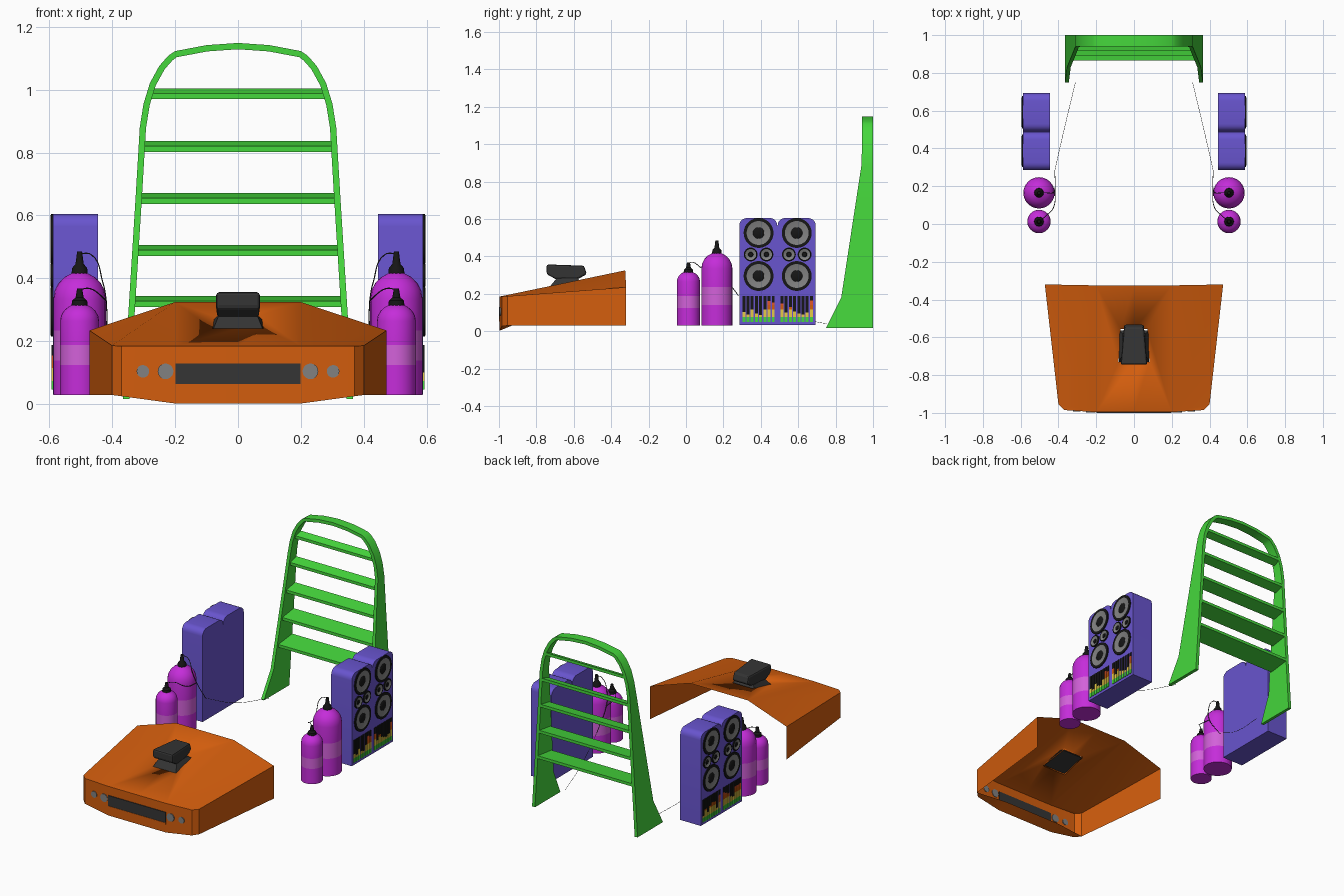
import bpy, bmesh, math, random
from mathutils import Matrix, Vector

cube = bpy.data.objects.get("Cube")
if cube:
    bpy.data.objects.remove(cube, do_unlink=True)
random.seed(4)


def material(name, rgb):
    m = bpy.data.materials.new(name)
    m.use_nodes = True
    m.diffuse_color = (*rgb, 1)
    m.node_tree.nodes["Principled BSDF"].inputs["Base Color"].default_value = (*rgb, 1)
    return m


ORANGE = material("orange", (.65, .11, .004))
VIOLET = material("violet", (.14, .09, .62))
MAGENTA = material("magenta", (.56, .026, .70))
PINK = material("pink", (.65, .12, .70))
GREEN = material("green", (.06, .68, .045))
CHARCOAL = material("charcoal", (.035, .035, .035))
BLACK = material("black", (.008, .008, .008))
GREY = material("grey", (.22, .22, .22))
YELLOW = material("yellow", (.8, .6, .06))
RED = material("red", (.75, .09, .02))


def finish(bm, name, mats, smooth=False, fix=True):
    if fix:
        bmesh.ops.recalc_face_normals(bm, faces=bm.faces[:])
    me = bpy.data.meshes.new(name)
    bm.to_mesh(me)
    bm.free()
    for m in mats:
        me.materials.append(m)
    ob = bpy.data.objects.new(name, me)
    bpy.context.scene.collection.objects.link(ob)
    if smooth:
        bpy.ops.object.select_all(action='DESELECT')
        ob.select_set(True)
        bpy.context.view_layer.objects.active = ob
        bpy.ops.object.shade_smooth_by_angle(angle=math.radians(35))
    return ob


def prism(name, pts, x0, x1, mat, smooth=False, width=None):
    """Side outline (y, z) extruded along x; width(y, z) scales x."""
    bm = bmesh.new()
    w = width or (lambda y, z: 1)
    a, b = [[bm.verts.new((x * w(y, z), y, z)) for y, z in pts] for x in (x0, x1)]
    bm.faces.new(a)
    bm.faces.new(b)
    for i in range(len(pts)):
        j = (i + 1) % len(pts)
        bm.faces.new((a[i], a[j], b[j], b[i]))
    return finish(bm, name, [mat], smooth)


def lathe(name, profile, segs, matrix, mats, rule):
    """Profile (radius, height) turned about z; rule(r, h) picks the material."""
    bm = bmesh.new()
    rings = []
    for r, h in profile:
        if r == 0:
            rings.append([bm.verts.new((0, 0, h))] * segs)
        else:
            rings.append([bm.verts.new((r * math.cos(t), r * math.sin(t), h))
                          for t in (math.tau * k / segs for k in range(segs))])
    for i in range(len(rings) - 1):
        r, h = [(p + q) / 2 for p, q in zip(profile[i], profile[i + 1])]
        for k in range(segs):
            n = (k + 1) % segs
            loop = [rings[i][k], rings[i][n], rings[i + 1][n], rings[i + 1][k]]
            bm.faces.new(list(dict.fromkeys(loop))).material_index = rule(r, h)
    bmesh.ops.transform(bm, matrix=matrix, verts=bm.verts[:])
    return finish(bm, name, mats, True)


def add_box(bm, lo, hi, mat=0):
    mid = [(p + q) / 2 for p, q in zip(lo, hi)]
    size = [abs(q - p) for p, q in zip(lo, hi)]
    made = bmesh.ops.create_cube(bm, size=1, matrix=Matrix.Translation(mid) @ Matrix.Diagonal((*size, 1)))
    for f in {f for v in made['verts'] for f in v.link_faces}:
        f.material_index = mat


def wire(name, pts, radius, mat):
    cu = bpy.data.curves.new(name, 'CURVE')
    cu.dimensions = '3D'
    cu.bevel_depth, cu.bevel_resolution, cu.resolution_u = radius, 1, 6
    sp = cu.splines.new('BEZIER')
    sp.bezier_points.add(len(pts) - 1)
    for bp, p in zip(sp.bezier_points, pts):
        bp.co = p
        bp.handle_left_type = bp.handle_right_type = 'AUTO'
    cu.materials.append(mat)
    bpy.context.scene.collection.objects.link(bpy.data.objects.new(name, cu))


# Hood: open shell, right half described and mirrored
FRONT = -.996


def roof(x, y, drop=0):
    return (x, y, .185 + .14 * (y - FRONT) / .671 - drop)


a, b, c = roof(.2, FRONT), (.37, -.985, .185), (.4, -.955, .187)
d, e = (.472, -.32, .235), roof(.2, -.325)
a0, b0, c0, d0 = (.2, FRONT, .003), (.37, -.985, .026), (.4, -.955, .03), (.472, -.32, .03)
h1, h2, g1, g2 = roof(.082, -.73), roof(.07, -.555), roof(.082, -.73, .012), roof(.07, -.555, .012)


def mid(p):
    return (0, p[1], p[2])


half = [(mid(a), a, h1, mid(h1)), (a, e, h2, h1), (e, mid(e), mid(h2), h2),
        (a, b, c), (a, c, d, e), (c, c0, d0, d), (b, b0, c0, c), (a, a0, b0, b),
        (mid(a), mid(a0), a0, a), (mid(h1), h1, g1, mid(g1)), (h1, h2, g2, g1), (h2, mid(h2), mid(g2), g2),
        (a0, mid(a0), (0, -.93, .03), (.2, -.93, .03)), (b0, a0, (.2, -.93, .03)), (c0, b0, (.2, -.93, .03))]
bm = bmesh.new()
for s in (1, -1):
    for face in half:
        vs = [bm.verts.new((s * x, y, z)) for x, y, z in face]
        bm.faces.new(vs[::s])
bmesh.ops.remove_doubles(bm, verts=bm.verts[:], dist=1e-4)
for f in bm.faces:
    f.smooth = True
for edge in bm.edges:
    rim = all(abs(v.co.x) < .1 and v.co.y > -.8 for v in edge.verts)
    if not rim and len(edge.link_faces) == 2 and edge.calc_face_angle(0) > .6:
        edge.smooth = False
finish(bm, "hood", [ORANGE], fix=False)

# Grille, lower lip and headlights
for name, z0, z1, mat in (("grille", .065, .13, CHARCOAL), ("grille_lip", .052, .064, ORANGE)):
    bm = bmesh.new()
    add_box(bm, (-.198, -1, z0), (.198, -.994, z1))
    finish(bm, name, [mat])
for s in (1, -1):
    for x, y, r in ((.23, -.994, .025), (.302, -.989, .02)):
        lathe("headlight", [(0, .004), (r, .004), (r, -.004), (0, -.004)], 20,
              Matrix.Translation((s * x, y, .105)) @ Matrix.Rotation(math.pi / 2, 4, 'X'), [GREY], lambda r, h: 0)

# Air scoop on the hood
scoop = prism("air_scoop", [(-.745, .357), (-.545, .35), (-.53, .305), (-.58, .277), (-.70, .28), (-.745, .305)],
              -.07, .07, CHARCOAL, width=lambda y, z: 1 if y < -.65 else .75)
bev = scoop.modifiers.new("bevel", 'BEVEL')
bev.width, bev.segments = .01, 2
prism("scoop_base", [(-.69, .285), (-.58, .285), (-.565, .268), (-.73, .236)], -.08, .08, CHARCOAL,
      width=lambda y, z: .75 if z > .27 else 1)

# Rear frame: arched strip with deep, flared feet
arch = [(.365, .018), (.355, .18), (.325, .66), (.312, .88), (.3, .955), (.28, 1.02), (.25, 1.075),
        (.222, 1.107), (.2, 1.122), (.1, 1.141), (0, 1.148)]
path = [Vector(p) for p in arch] + [Vector((-x, z)) for x, z in arch[-2::-1]]


def lerp_table(table, t):
    for (t0, v0), (t1, v1) in zip(table, table[1:]):
        if t <= t1:
            return v0 + (v1 - v0) * (t - t0) / (t1 - t0)
    return table[-1][1]


def front_y(z):
    return lerp_table([(0, .74), (.18, .83), (.9, .94), (1.2, .94)], z)


bm = bmesh.new()
rows = []
for i, p in enumerate(path):
    t = (path[min(i + 1, len(path) - 1)] - path[max(i - 1, 0)]).normalized()
    q = p + Vector((-t.y, t.x)) * .02
    y = front_y(p.y)
    rows.append([bm.verts.new(v) for v in ((p.x, y, p.y), (p.x, 1, p.y), (q.x, 1, q.y), (q.x, y, q.y))])
for r, n in zip(rows, rows[1:]):
    for k in range(4):
        bm.faces.new((r[k], r[(k + 1) % 4], n[(k + 1) % 4], n[k]))
bm.faces.new(rows[0])
bm.faces.new(rows[-1])
finish(bm, "rear_frame", [GREEN], True)

# Sloping slats
for z in (.31, .472, .637, .802, .97):
    w = lerp_table([(v, x) for x, v in arch], z) - .012
    y = front_y(z) + .015
    prism("slat", [(y, z), (1, z + .016), (1, z + .034), (y, z + .018)], -w, w, GREEN)

# Speaker cabinets with twin rounded tops
outline = [(.285, .032)]
for y0, y1 in ((.285, .488), (.49, .693)):
    for cy, start in ((y0 + .04, 180), (y1 - .04, 90)):
        for k in range(6):
            t = math.radians(start - 18 * k)
            outline.append((cy + .04 * math.cos(t), .565 + .04 * math.sin(t)))
outline.append((.693, .032))


def cone_colour(r, h):
    return 1 if .36 < r < .83 else 0


for s in (1, -1):
    prism("speaker_cabinet", outline, s * .445, s * .588, VIOLET, True)
    for y in (.388, .592):
        for dy, z, r in ((0, .525, .08), (0, .295, .08), (-.042, .41, .037), (.042, .41, .037)):
            turn = Matrix.Translation((s * .588, y + dy, z)) @ Matrix.Rotation(s * math.pi / 2, 4, 'Y')
            lathe("speaker_cone", [(0, .007), (.3 * r, .006), (.38 * r, .002), (.8 * r, .006), (.88 * r, .008),
                                   (r, .006), (r, 0)], 28, turn, [BLACK, GREY],
                  lambda q, h, r=r: cone_colour(q / r, h))
        # Level meter columns
        bm = bmesh.new()
        for k in range(8):
            yk = y - .087 + k * .0225
            top = random.uniform(.08, .17)
            levels = [.048] + [min(v, top) for v in (.075, .115, .14, .17)] + [.188]
            for m, (z0, z1) in enumerate(zip(levels, levels[1:])):
                if z1 > z0:
                    add_box(bm, (s * .586, yk, z0), (s * .592, yk + .016, z1), m)
        finish(bm, "level_meter", [GREEN, YELLOW, ORANGE, RED, BLACK])

    # Gas bottles with a lighter band and a dark valve
    for name, y, r, shoulder, top, band, tip in (("small_bottle", .013, .062, .265, .32, (.125, .188), .368),
                                                 ("large_bottle", .165, .083, .335, .42, (.14, .235), .485)):
        dome = [(r * math.cos(t), shoulder + (top - shoulder) * math.sin(t))
                for t in (math.radians(v) for v in (0, 18, 36, 54, 70))]
        body = [(0, .03), (r, .03), (r, band[0]), (r, band[1])] + dome + [(.018, top), (0, top)]
        spot = Matrix.Translation((s * .503, y, 0))
        lathe(name, body, 24, spot, [MAGENTA, PINK],
              lambda q, h, band=band, r=r: int(band[0] < h < band[1] and q > r * .9))
        rise = tip - top
        lathe("valve", [(0, top - .01), (.026, top - .01), (.024, top + .2 * rise), (.013, top + .4 * rise),
                        (.008, tip), (0, tip)], 12, spot, [BLACK], lambda q, h: 0)

    # Hoses and the thin lead running back to the frame
    wire("large_hose", [(s * .503, .165, .48), (s * .465, .165, .475), (s * .43, .165, .39), (s * .418, .19, .32),
                        (s * .42, .28, .19)], .002, CHARCOAL)
    wire("small_hose", [(s * .503, .013, .365), (s * .47, .04, .368), (s * .425, .09, .335), (s * .418, .19, .32)],
         .002, CHARCOAL)
    wire("lead", [(s * .42, .28, .19), (s * .37, .5, .09), (s * .31, .75, .04)], .001, CHARCOAL)
